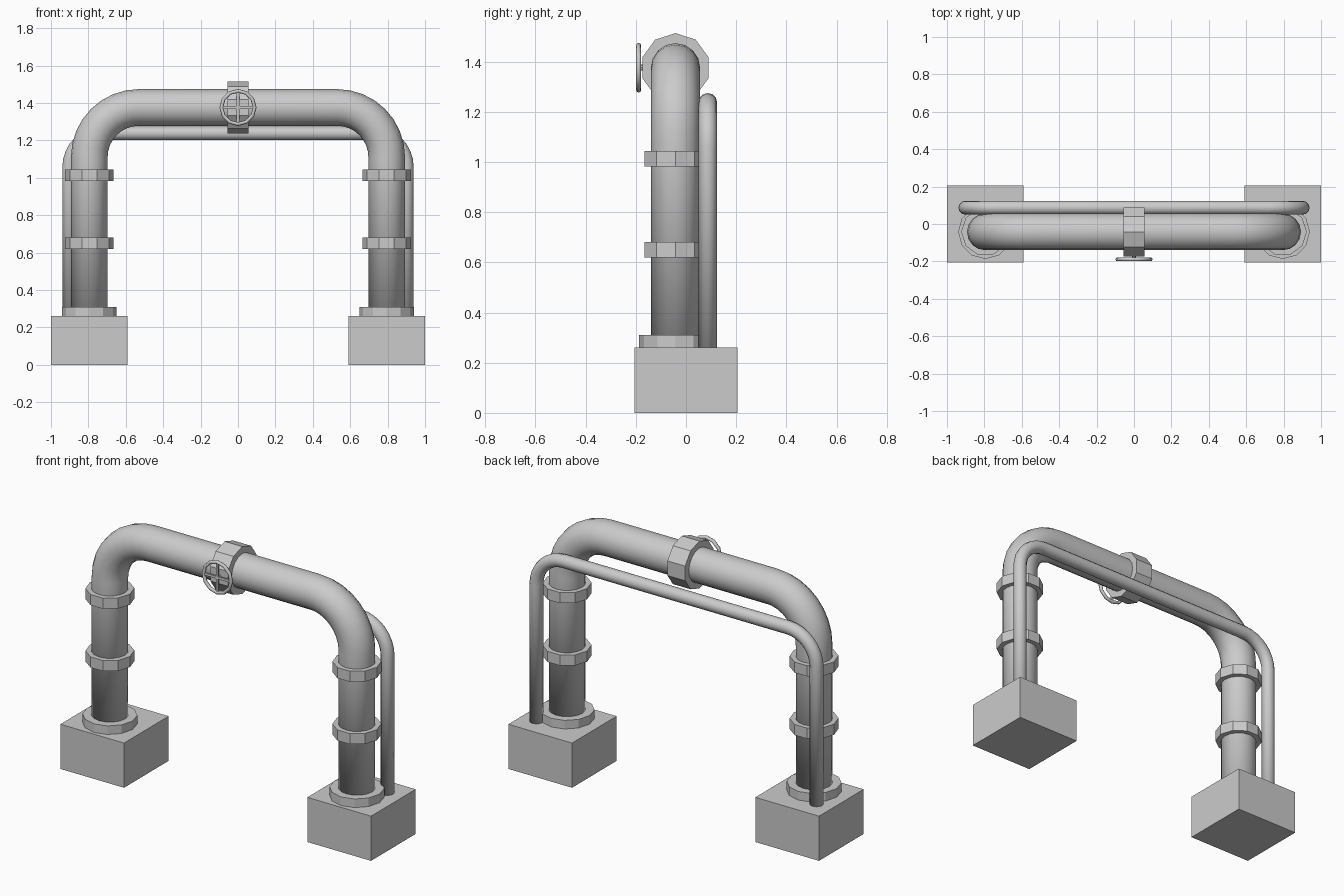
import bpy, bmesh, math
from mathutils import Vector, Matrix

cube = bpy.data.objects.get("Cube")
if cube:
    bpy.data.objects.remove(cube, do_unlink=True)

grey = bpy.data.materials.new("light_grey")
grey.use_nodes = True
grey.diffuse_color = (0.6, 0.6, 0.6, 1)
grey.node_tree.nodes["Principled BSDF"].inputs["Base Color"].default_value = grey.diffuse_color


def add_object(name, bm, smooth=False):
    bmesh.ops.recalc_face_normals(bm, faces=bm.faces)
    for face in bm.faces:
        face.smooth = smooth
    mesh = bpy.data.meshes.new(name)
    bm.to_mesh(mesh)
    bm.free()
    mesh.materials.append(grey)
    obj = bpy.data.objects.new(name, mesh)
    bpy.context.collection.objects.link(obj)
    return obj


def box(name, centre, size):
    bm = bmesh.new()
    bmesh.ops.create_cube(bm, size=1)
    bmesh.ops.transform(bm, verts=bm.verts,
                        matrix=Matrix.Translation(centre) @ Matrix.Diagonal((*size, 1)))
    return add_object(name, bm)


def disc(name, centre, radius, depth, sides, turn):
    bm = bmesh.new()
    bmesh.ops.create_cone(bm, cap_ends=True, segments=sides, radius1=radius,
                          radius2=radius, depth=depth)
    bmesh.ops.transform(bm, verts=bm.verts, matrix=Matrix.Translation(centre) @ turn)
    return add_object(name, bm)


def tube(name, path, radius, sides, closed=False):
    """Sweep a round section along a path lying in an x-z plane."""
    bm = bmesh.new()
    rings = []
    count = len(path)
    across = Vector((0, 1, 0))
    for i, p in enumerate(path):
        ahead = path[(i + 1) % count] if closed else path[min(i + 1, count - 1)]
        behind = path[i - 1] if closed else path[max(i - 1, 0)]
        normal = across.cross((ahead - behind).normalized())
        angles = [math.tau * k / sides for k in range(sides)]
        rings.append([bm.verts.new(p + radius * (math.cos(a) * across + math.sin(a) * normal))
                      for a in angles])
    for i in range(count if closed else count - 1):
        a, b = rings[i], rings[(i + 1) % count]
        for k in range(sides):
            n = (k + 1) % sides
            bm.faces.new((a[k], a[n], b[n], b[k]))
    if not closed:
        bm.faces.new(rings[0])
        bm.faces.new(rings[-1])
    return add_object(name, bm, True)


def arch(half_width, y, top, bend, foot, steps=8):
    """Two upright legs joined by a level run with rounded corners."""
    left = [Vector((-half_width, y, foot))]
    for i in range(steps + 1):
        a = math.pi / 2 * i / steps
        left.append(Vector((-half_width + bend * (1 - math.cos(a)), y,
                            top - bend * (1 - math.sin(a)))))
    return left + [Vector((-p.x, p.y, p.z)) for p in reversed(left)]


PIPE_X, PIPE_Y, PIPE_Z = 0.795, -0.042, 1.376
upright = Matrix.Rotation(math.pi / 2, 4, 'Z')
along_x = Matrix.Rotation(math.pi / 2, 4, 'Y') @ upright

# Pipes
pipes = [tube("main_pipe", arch(PIPE_X, PIPE_Y, PIPE_Z, 0.265, 0.25), 0.098, 16),
         tube("rear_pipe", arch(0.902, 0.087, 1.238, 0.18, 0.25), 0.037, 12)]

# Footings, base flanges and leg collars on both sides
for side, sign in (("right", -1), ("left", 1)):
    x = sign * PIPE_X
    box(side + "_footing", (x, 0, 0.13), (0.41, 0.41, 0.26))
    disc(side + "_base_flange", (x, PIPE_Y, 0.28), 0.145, 0.06, 12, upright)
    for level, z in (("lower", 0.65), ("upper", 1.013)):
        disc(f"{side}_{level}_collar", (x, PIPE_Y, z), 0.129, 0.062, 10, upright)

# Valve body around the middle of the top run
disc("valve_collar", (0, PIPE_Y, PIPE_Z), 0.138, 0.114, 10, along_x)

# Hand wheel with crossed spokes and a short stem
WHEEL_Y = -0.189
rim = [Vector((0.089 * math.cos(a), WHEEL_Y, PIPE_Z + 0.089 * math.sin(a)))
       for a in (math.tau * i / 12 for i in range(12))]
pipes.append(tube("wheel_rim", rim, 0.01, 8, closed=True))
box("wheel_spoke_level", (0, WHEEL_Y, PIPE_Z), (0.17, 0.01, 0.014))
box("wheel_spoke_upright", (0, WHEEL_Y, PIPE_Z), (0.014, 0.01, 0.17))
disc("wheel_stem", (0, -0.18, PIPE_Z), 0.012, 0.03, 8, Matrix.Rotation(math.pi / 2, 4, 'X'))

# Smooth the round pipes while keeping their ends sharp
for obj in bpy.context.view_layer.objects:
    obj.select_set(obj in pipes)
bpy.context.view_layer.objects.active = pipes[0]
bpy.ops.object.shade_smooth_by_angle(angle=math.radians(50))
